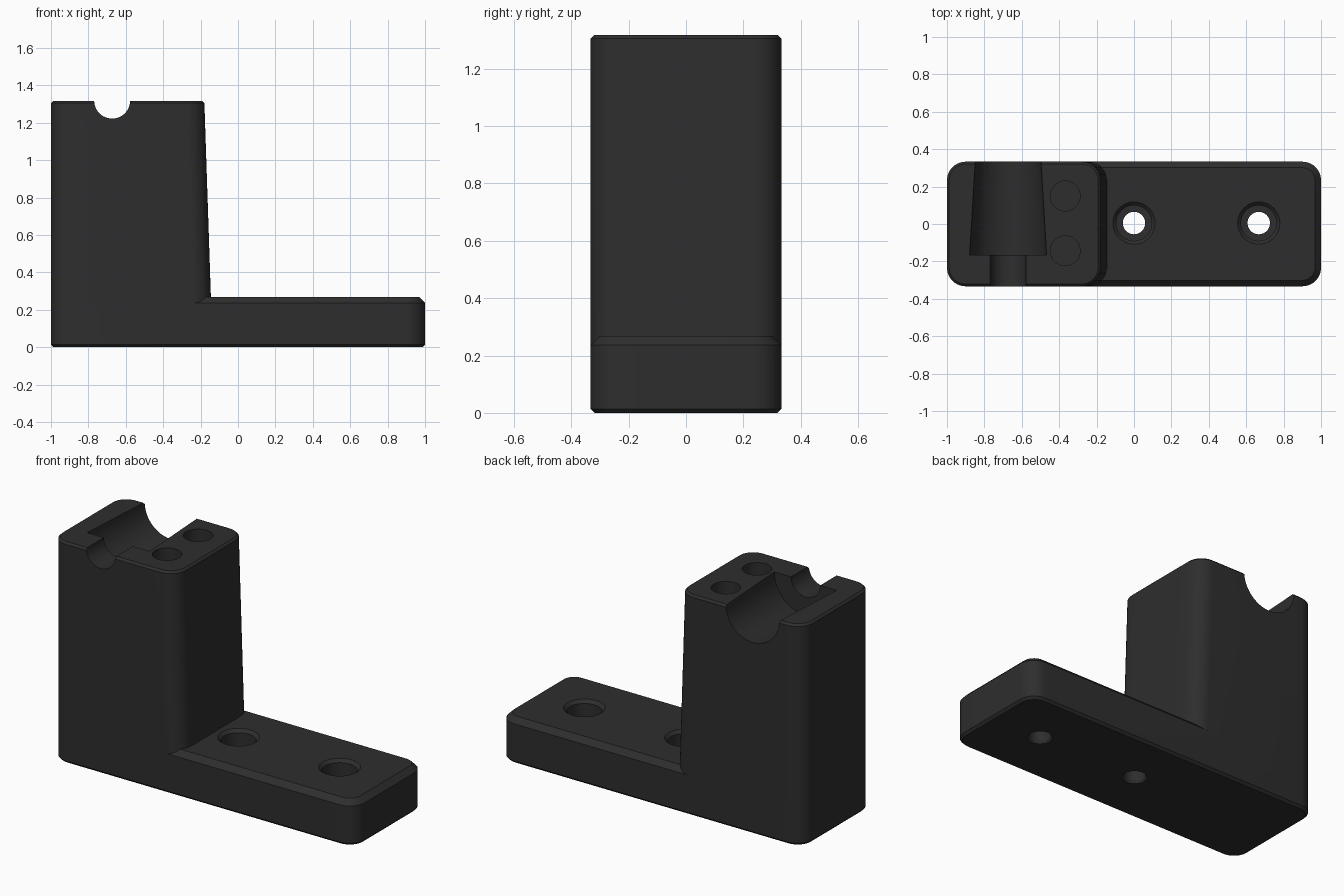
import bpy, bmesh, math
from mathutils import Vector

if "Cube" in bpy.data.objects:
    bpy.data.objects.remove(bpy.data.objects["Cube"])

TOP, BASE_TOP, HALF = 1.317, 0.268, 0.333


def rounded_rect(x0, x1, hy, r, z, n=10):
    """Counter-clockwise loop of a rounded rectangle at height z."""
    pts = []
    for cx, cy, a0 in ((x1 - r, hy - r, 0), (x0 + r, hy - r, 90),
                       (x0 + r, -hy + r, 180), (x1 - r, -hy + r, 270)):
        for i in range(n + 1):
            a = math.radians(a0 + 90 * i / n)
            pts.append(Vector((cx + r * math.cos(a), cy + r * math.sin(a), z)))
    return pts


def circle(x, y, z, r, axis="Z", n=48):
    pts = []
    for i in range(n):
        a = math.tau * i / n
        c, s = r * math.cos(a), r * math.sin(a)
        pts.append(Vector((x + c, y + s, z) if axis == "Z" else (x + c, y, z + s)))
    return pts


def loft(name, loops):
    """Closed solid skinned through equally sized loops."""
    bm = bmesh.new()
    rings = [[bm.verts.new(p) for p in loop] for loop in loops]
    for a, b in zip(rings, rings[1:]):
        for i in range(len(a)):
            j = (i + 1) % len(a)
            bm.faces.new((a[i], a[j], b[j], b[i]))
    bm.faces.new(rings[0][::-1])
    bm.faces.new(rings[-1])
    bmesh.ops.recalc_face_normals(bm, faces=bm.faces)
    me = bpy.data.meshes.new(name)
    bm.to_mesh(me)
    bm.free()
    ob = bpy.data.objects.new(name, me)
    bpy.context.collection.objects.link(ob)
    return ob


def combine(target, other, operation):
    bpy.context.view_layer.objects.active = target
    mod = target.modifiers.new(operation, 'BOOLEAN')
    mod.operation, mod.solver, mod.object = operation, 'EXACT', other
    bpy.ops.object.modifier_apply(modifier=mod.name)
    bpy.data.objects.remove(other)


# Foot plate with a chamfered rim
R, C, B = 0.1, 0.032, 0.014
bracket = loft("bracket", [
    rounded_rect(-1 + B, 1 - B, HALF - B, R - B, 0),
    rounded_rect(-1, 1, HALF, R, B),
    rounded_rect(-1, 1, HALF, R, BASE_TOP - C),
    rounded_rect(-1 + C, 1 - C, HALF - C, R - C, BASE_TOP)])

# Upright block with a slightly sloping inner face
T = 0.012
slope = 0.035 / (TOP - BASE_TOP)
right = lambda z: -0.18 + slope * (TOP - z)
upright = loft("upright", [
    rounded_rect(-1, right(0.1), HALF, R, 0.1),
    rounded_rect(-1, right(TOP - T), HALF, R, TOP - T),
    rounded_rect(-1 + T, right(TOP) - T, HALF - T, R - T, TOP)])
combine(bracket, upright, 'UNION')

# Tapered trough and the narrow channel leading to the front
CX = -0.673
combine(bracket, loft("trough", [
    circle(CX, -0.165, TOP + 0.001, 0.206, "Y"),
    circle(CX, 0.432, TOP + 0.001, 0.170, "Y")]), 'DIFFERENCE')
combine(bracket, loft("channel", [
    circle(CX, -0.5, TOP + 0.001, 0.096, "Y"),
    circle(CX, -0.1, TOP + 0.001, 0.096, "Y")]), 'DIFFERENCE')

# Blind round pockets on top of the upright
for y in (-0.143, 0.15):
    combine(bracket, loft("pocket", [
        circle(-0.368, y, TOP - 0.2, 0.08),
        circle(-0.368, y, TOP + 0.1, 0.08)]), 'DIFFERENCE')

# Stepped screw holes through the foot
for x in (0.0, 0.667):
    combine(bracket, loft("screw_hole", [
        circle(x, 0.005, z, r) for z, r in (
            (-0.02, 0.078), (0.015, 0.06), (0.12, 0.06), (0.121, 0.095),
            (BASE_TOP - 0.018, 0.095), (BASE_TOP + 0.002, 0.115),
            (BASE_TOP + 0.05, 0.115))]), 'DIFFERENCE')

# Dark plastic
mat = bpy.data.materials.new("dark_plastic")
mat.diffuse_color = (0.027, 0.027, 0.027, 1)
mat.use_nodes = True
mat.node_tree.nodes["Principled BSDF"].inputs["Base Color"].default_value = mat.diffuse_color
bracket.data.materials.clear()
bracket.data.materials.append(mat)
for p in bracket.data.polygons:
    p.material_index = 0

bpy.ops.object.select_all(action='DESELECT')
bracket.select_set(True)
bpy.context.view_layer.objects.active = bracket
bpy.ops.object.shade_smooth_by_angle(angle=math.radians(25))
